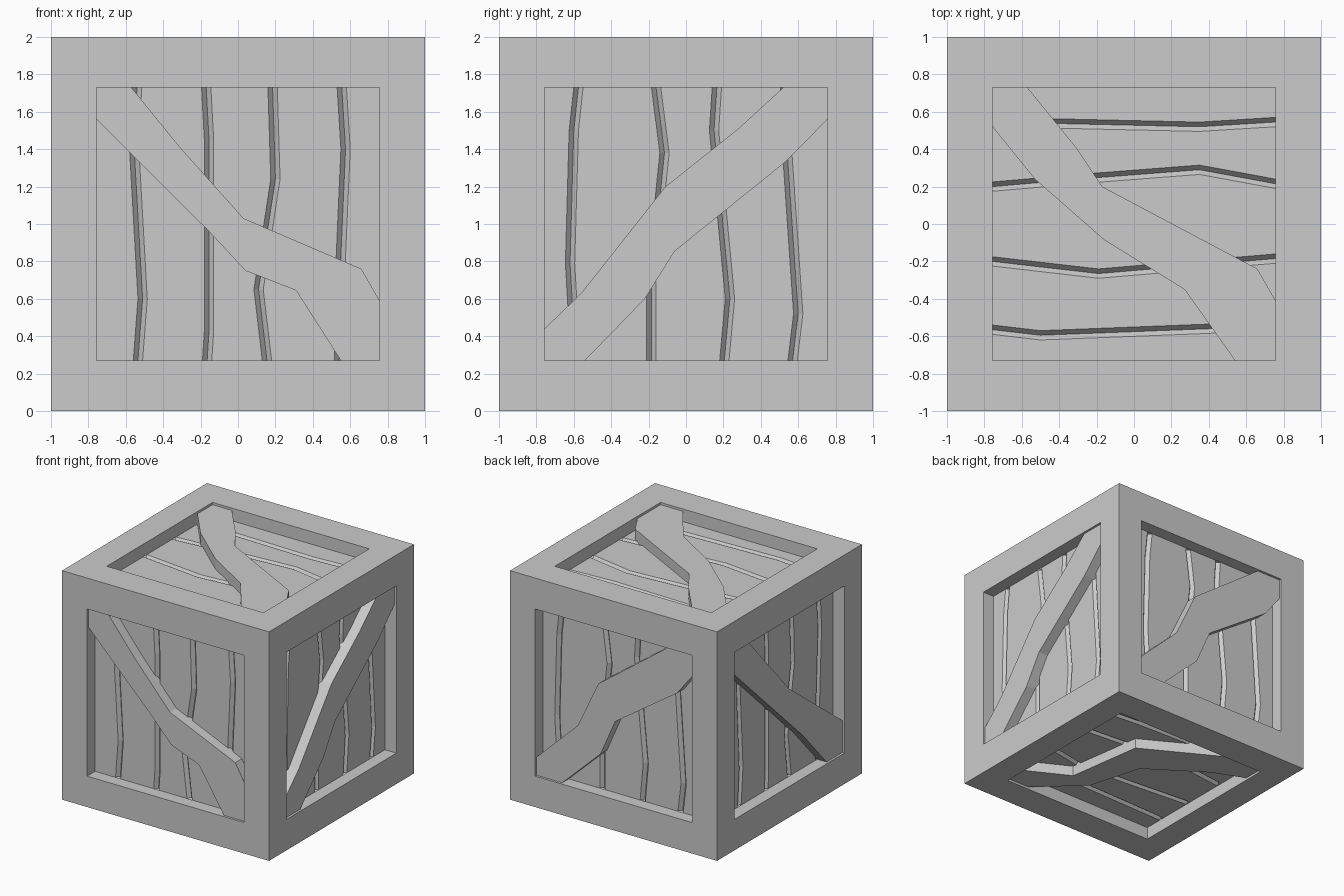
import bpy, bmesh
from mathutils import Vector

if "Cube" in bpy.data.objects:
    bpy.data.objects.remove(bpy.data.objects["Cube"])

W, H = 0.757, 0.73          # half-size of each recessed opening
DEPTH, GROOVE, BRACE_IN, BRACE_BACK = 0.11, 0.03, 0.02, 0.13
X, Y, Z = Vector((1, 0, 0)), Vector((0, 1, 0)), Vector((0, 0, 1))


def place(side, u, v, depth):
    U, V = side
    return U * u + V * v + U.cross(V) * (1 - depth) + Z


def finish(bm, name, recalc=False):
    bmesh.ops.remove_doubles(bm, verts=bm.verts, dist=1e-4)
    if recalc:
        bmesh.ops.recalc_face_normals(bm, faces=bm.faces)
    mesh = bpy.data.meshes.new(name)
    bm.to_mesh(mesh)
    bm.free()
    bpy.context.collection.objects.link(bpy.data.objects.new(name, mesh))


def lerp(line, t):
    for (t0, a), (t1, b) in zip(line, line[1:]):
        if t <= t1 + 1e-6:
            return a + (b - a) * (t - t0) / (t1 - t0)
    return line[-1][1]


# Plank seams as (distance along seam, sideways offset)
seams_front = [
    [(-H, -.535), (-.4, -.51), (.4, -.555), (H, -.54)],
    [(-H, -.165), (-.57, -.155), (.45, -.155), (H, -.17)],
    [(-H, .155), (-.35, .11), (.24, .2), (H, .185)],
    [(-H, .54), (-.4, .54), (.4, .575), (H, .555)]]
seams_right = [
    [(-H, -.59), (-.21, -.62), (.5, -.6), (H, -.575)],
    [(-H, -.185), (-.3, -.185), (.38, -.115), (H, -.16)],
    [(-H, .205), (-.4, .235), (.5, .15), (H, .165)],
    [(-H, .57), (-.48, .6), (.4, .54), (H, .53)]]
seams_top = [
    [(-W, -.565), (-.5, -.595), (.4, -.56), (W, -.53)],
    [(-W, -.2), (-.19, -.265), (.4, -.215), (W, -.185)],
    [(-W, .2), (-.17, .25), (.35, .29), (W, .215)],
    [(-W, .545), (.35, .52), (W, .545)]]

# Brace outlines
brace_front = [(-W, .56), (-.15, -.045), (.04, -.25), (.31, -.355), (.55, -H), (W, -H),
               (W, -.41), (.66, -.24), (.03, .03), (-.31, .41), (-.57, H), (-W, H)]
brace_right = [(-W, -H), (-.54, -H), (-.22, -.4), (-.06, -.145), (.53, .33), (W, .56),
               (W, H), (.52, H), (.28, .51), (-.11, .2), (-.56, -.37), (-W, -.56)]
brace_back = [(-W, -H), (-.51, -H), (-.14, -.38), (0, -.06), (.6, .35), (W, .55),
              (W, H), (.52, H), (-.16, .23), (-.36, -.19), (-W, -.57)]
brace_left = [(-W, .54), (.22, -.38), (.54, -H), (W, -H), (W, -.45),
              (.02, .11), (-.54, H), (-W, H)]
brace_top = [(-W, .52), (-.53, .24), (-.16, -.085), (.27, -.35), (.54, -H), (W, -H),
             (W, -.41), (.66, -.24), (-.17, .2), (-.31, .41), (-.57, H), (-W, H)]
brace_bottom = [(-W, -H), (-.43, -H), (.27, -.34), (.37, .345), (W, .55), (W, H),
                (.53, H), (.16, .38), (.02, -.1), (-.47, -.43), (-W, -.55)]

sides = {
    "front": ((X, Z), seams_front, brace_front),
    "right": ((Y, Z), seams_right, brace_right),
    "back": ((-X, Z), seams_right, brace_back),
    "left": ((-Y, Z), seams_front, brace_left),
    "top": ((X, Y), seams_top, brace_top),
    "bottom": ((X, -Y), seams_top, brace_bottom)}

# Outer frame: a border and four recess walls on every side
bm = bmesh.new()
for side, _, _ in sides.values():
    loops = []
    for w, h, d in ((1, 1, 0), (W, H, 0), (W, H, DEPTH)):
        loops.append([bm.verts.new(place(side, u * w, v * h, d))
                      for u, v in ((-1, -1), (1, -1), (1, 1), (-1, 1))])
    for a, b in zip(loops, loops[1:]):
        for i in range(4):
            j = (i + 1) % 4
            bm.faces.new((a[i], a[j], b[j], b[i]))
finish(bm, "crate_frame")


# Recessed planks separated by V-shaped crooked seams
def planks(name, side, seams, lengthwise):
    bm = bmesh.new()
    edge = H if lengthwise else W
    rows = []
    for t in sorted({t for line in seams for t, _ in line}):
        points = [(-edge, DEPTH)]
        for line in seams:
            c = lerp(line, t)
            points += [(c - .025, DEPTH), (c, DEPTH + GROOVE), (c + .025, DEPTH)]
        points.append((edge, DEPTH))
        rows.append([bm.verts.new(place(side, *((t, s) if lengthwise else (s, t)), d))
                     for s, d in points])
    for a, b in zip(rows, rows[1:]):
        for i in range(len(a) - 1):
            quad = [a[i], a[i + 1], b[i + 1], b[i]]
            bm.faces.new(quad[::-1] if lengthwise else quad)
    finish(bm, name)


# Diagonal brace: extruded outline
def brace(name, side, outline):
    bm = bmesh.new()
    front = [bm.verts.new(place(side, u, v, BRACE_IN)) for u, v in outline]
    back = [bm.verts.new(place(side, u, v, BRACE_BACK)) for u, v in outline]
    bm.faces.new(front)
    bm.faces.new(back[::-1])
    for i in range(len(front)):
        j = (i + 1) % len(front)
        bm.faces.new((front[j], front[i], back[i], back[j]))
    finish(bm, name, True)


for name, (side, seams, outline) in sides.items():
    planks(name + "_planks", side, seams, name in ("top", "bottom"))
    brace(name + "_brace", side, outline)
